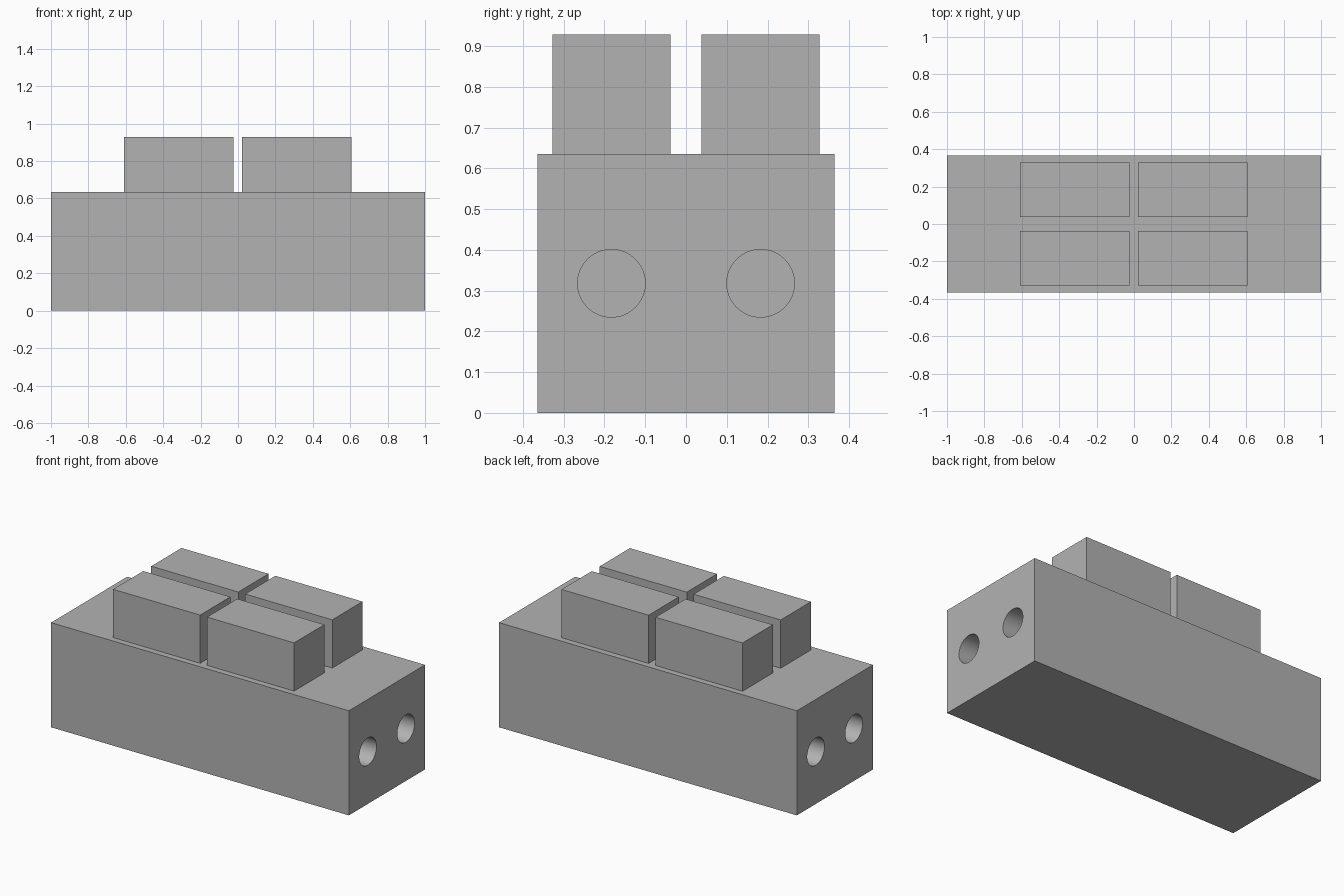
import bpy

if "Cube" in bpy.data.objects:
    bpy.data.objects.remove(bpy.data.objects["Cube"], do_unlink=True)

# Single plain grey
grey = bpy.data.materials.new("plain_grey")
grey.use_nodes = True
COLOUR = (0.45, 0.45, 0.45, 1)
grey.diffuse_color = COLOUR
grey.node_tree.nodes["Principled BSDF"].inputs["Base Color"].default_value = COLOUR


def box(name, size, centre):
    bpy.ops.mesh.primitive_cube_add(size=1, location=centre)
    obj = bpy.context.object
    obj.name = name
    obj.scale = size
    bpy.ops.object.transform_apply(location=False, rotation=False, scale=True)
    obj.data.materials.append(grey)
    return obj


BODY_HEIGHT = 0.635
BLOCK_HEIGHT = 0.293
HOLE_DEPTH = 0.4

# Main body
body = box("body", (2, 0.73, BODY_HEIGHT), (0, 0, BODY_HEIGHT / 2))

# Two blind round holes in each end
for x_side in (-1, 1):
    for y_side in (-1, 1):
        bpy.ops.mesh.primitive_cylinder_add(
            vertices=64, radius=0.083, depth=2 * HOLE_DEPTH,
            location=(x_side, y_side * 0.183, 0.318), rotation=(0, 1.5707963, 0))
        cutter = bpy.context.object
        cutter.name = "hole_cutter"
        cutter.data.materials.append(grey)
        cut = body.modifiers.new("end_hole", 'BOOLEAN')
        cut.object = cutter
        cut.solver = 'EXACT'
        bpy.context.view_layer.objects.active = body
        bpy.ops.object.modifier_apply(modifier=cut.name)
        bpy.data.objects.remove(cutter, do_unlink=True)

bpy.ops.object.select_all(action='DESELECT')
body.select_set(True)
bpy.context.view_layer.objects.active = body
bpy.ops.object.shade_smooth_by_angle()

# Four raised blocks on top
for x, x_name in ((-0.317, "right"), (0.314, "left")):
    for y, y_name in ((-0.183, "front"), (0.183, "back")):
        box(f"{y_name}_{x_name}_block", (0.585, 0.29, BLOCK_HEIGHT),
            (x, y, BODY_HEIGHT + BLOCK_HEIGHT / 2))
